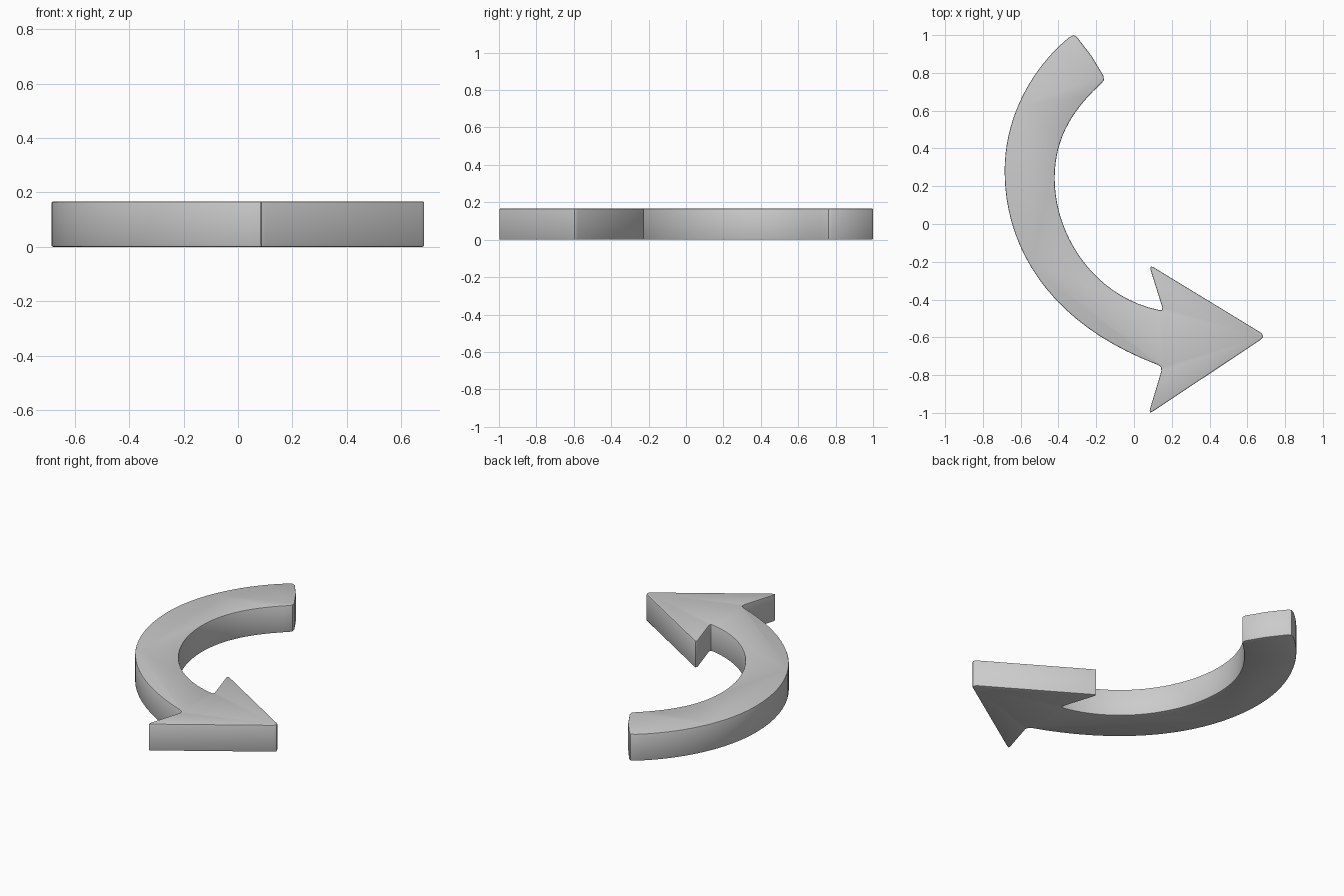
import bpy, bmesh
from mathutils import Vector
from mathutils.geometry import interpolate_bezier

if "Cube" in bpy.data.objects:
    bpy.data.objects.remove(bpy.data.objects["Cube"])

HEIGHT = 0.167


def curve(a, b, c, d, n=20):
    """Sample a cubic Bezier segment in the plane."""
    return [tuple(p[:2]) for p in interpolate_bezier(*[Vector((*q, 0)) for q in (a, b, c, d)], n)]


# Outline of the arrow, counter-clockwise from the tail
outline = []
outline += [(-0.302, 0.99), (-0.32, 1.0)]
outline += curve((-0.345, 0.987), (-0.53, 0.835), (-0.685, 0.58), (-0.685, 0.28))
outline += curve((-0.685, 0.28), (-0.685, -0.15), (-0.42, -0.54), (0.125, -0.745))[1:]
# Head: lower notch, lower barb, tip, upper barb, upper notch
outline += [(0.142, -0.757), (0.145, -0.778), (0.083, -0.985), (0.086, -0.998), (0.1, -0.992)]
outline += [(0.672, -0.612), (0.684, -0.597), (0.676, -0.578)]
outline += [(0.105, -0.23), (0.09, -0.224), (0.086, -0.238)]
outline += [(0.15, -0.442), (0.147, -0.455)]
outline += curve((0.13, -0.455), (-0.22, -0.38), (-0.42, -0.05), (-0.42, 0.24))
outline += curve((-0.42, 0.24), (-0.42, 0.45), (-0.33, 0.60), (-0.172, 0.745))[1:]
# Slightly bowed tail end
outline += [(-0.159, 0.762), (-0.162, 0.785), (-0.225, 0.89)]

# Extrude the outline into a solid
bm = bmesh.new()
base = bm.faces.new([bm.verts.new((x, y, 0)) for x, y in outline])
top = bmesh.ops.extrude_face_region(bm, geom=[base], use_keep_orig=True)
bmesh.ops.translate(bm, verts=[v for v in top["geom"] if isinstance(v, bmesh.types.BMVert)],
                    vec=(0, 0, HEIGHT))
bmesh.ops.recalc_face_normals(bm, faces=bm.faces)

# Soften the rims
rims = [e for e in bm.edges if abs(e.verts[0].co.z - e.verts[1].co.z) < 1e-5]
bmesh.ops.bevel(bm, geom=rims, offset=0.006, segments=2, profile=0.5,
                affect='EDGES', clamp_overlap=True)
mesh = bpy.data.meshes.new("curved_arrow")
bm.to_mesh(mesh)
bm.free()
arrow = bpy.data.objects.new("curved_arrow", mesh)
bpy.context.collection.objects.link(arrow)
bpy.context.view_layer.objects.active = arrow
arrow.select_set(True)
bpy.ops.object.shade_smooth_by_angle(angle=0.6)
